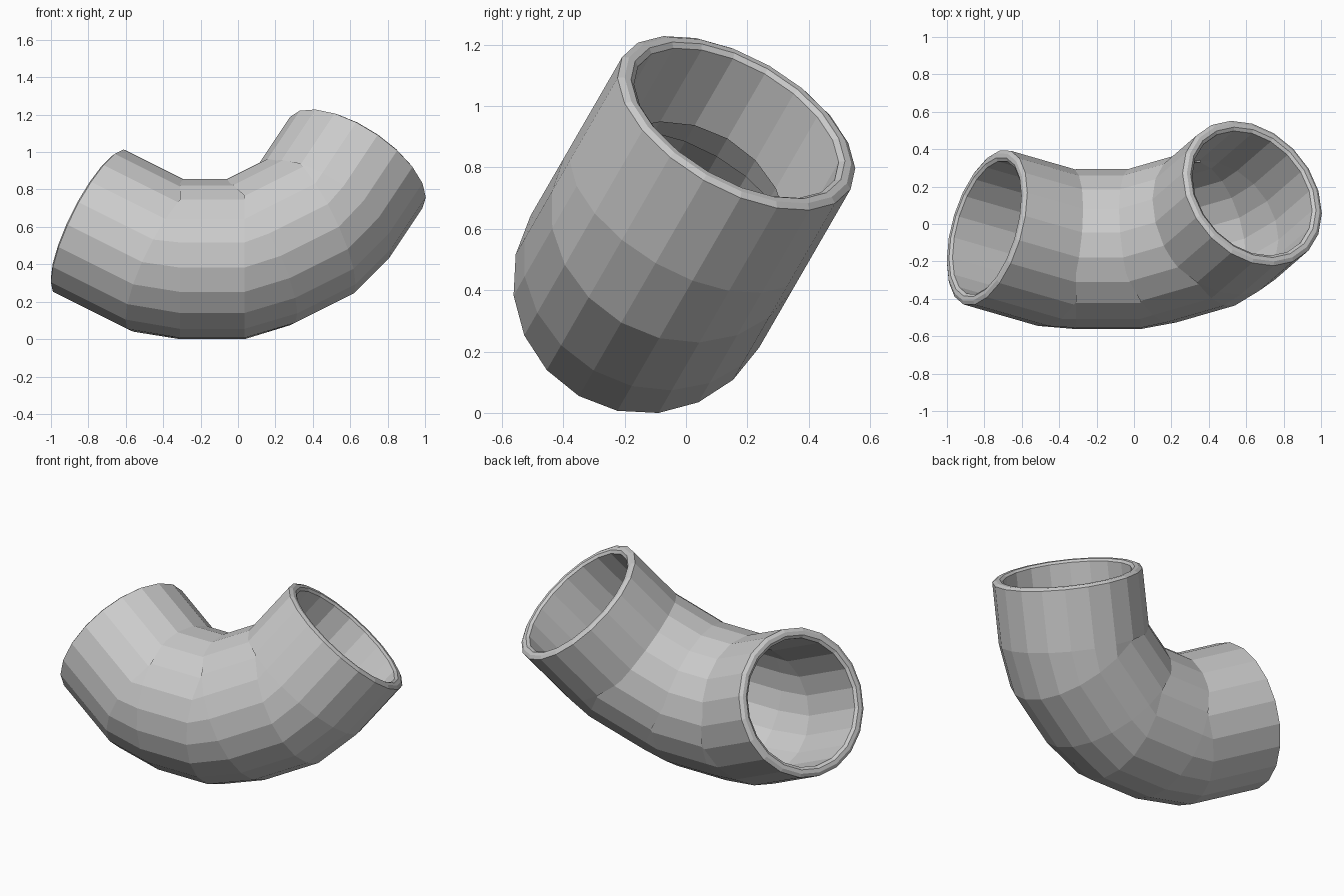
import bpy, bmesh
from math import radians, cos, sin, tau
from mathutils import Vector

if "Cube" in bpy.data.objects:
    bpy.data.objects.remove(bpy.data.objects["Cube"])

SIDES, R_OUT, R_IN, STEP = 20, 0.43, 0.37, 0.077

# tilted frame of the elbow: X, V (in the bend plane) and W (across it)
X = Vector((1, 0, 0))
V = Vector((0, 0.5, 0.866))
W = Vector((0, 0.866, -0.5))
BASE = W * -0.33


def heading(deg):
    return X * cos(radians(deg)) + V * sin(radians(deg))


def normal(deg):
    return V * cos(radians(deg)) - X * sin(radians(deg))


# stations along the pipe: straight runs, then a 30 degree turn and short step
runs = [(-30, 0.46), (0, 0.345), (30, 0.36), (60, 0.36)]
centre = BASE + X * -0.387 + V * 0.303 - heading(-30) * runs[0][1]
path = []
for i, (deg, length) in enumerate(runs):
    if i:
        centre = centre + heading(deg) * STEP
    path.append((centre, deg))
    centre = centre + heading(deg) * length
    path.append((centre, deg))


def rim(station, sign):
    """Chamfered lip rings, outer to inner."""
    c, deg = station
    c = c + heading(deg) * sign * 0.012
    return [(c, deg, R_OUT - 0.02), (c, deg, R_IN + 0.017)]


# closed chain: outer wall, end lip, inner wall back, start lip
chain = [(c, d, R_OUT) for c, d in path] + rim(path[-1], 1)
chain += [(c, d, R_IN) for c, d in reversed(path)] + rim(path[0], -1)[::-1]

bm = bmesh.new()
rings = []
for c, deg, r in chain:
    rings.append([bm.verts.new(c + (normal(deg) * cos(tau * k / SIDES)
                                    + W * sin(tau * k / SIDES)) * r)
                  for k in range(SIDES)])
for i, a in enumerate(rings):
    b = rings[(i + 1) % len(rings)]
    for k in range(SIDES):
        n = (k + 1) % SIDES
        bm.faces.new((a[k], a[n], b[n], b[k]))
if bm.calc_volume(signed=True) < 0:
    bmesh.ops.reverse_faces(bm, faces=bm.faces[:])

mesh = bpy.data.meshes.new("pipe_elbow")
bm.to_mesh(mesh)
bm.free()
bpy.context.collection.objects.link(bpy.data.objects.new("pipe_elbow", mesh))
